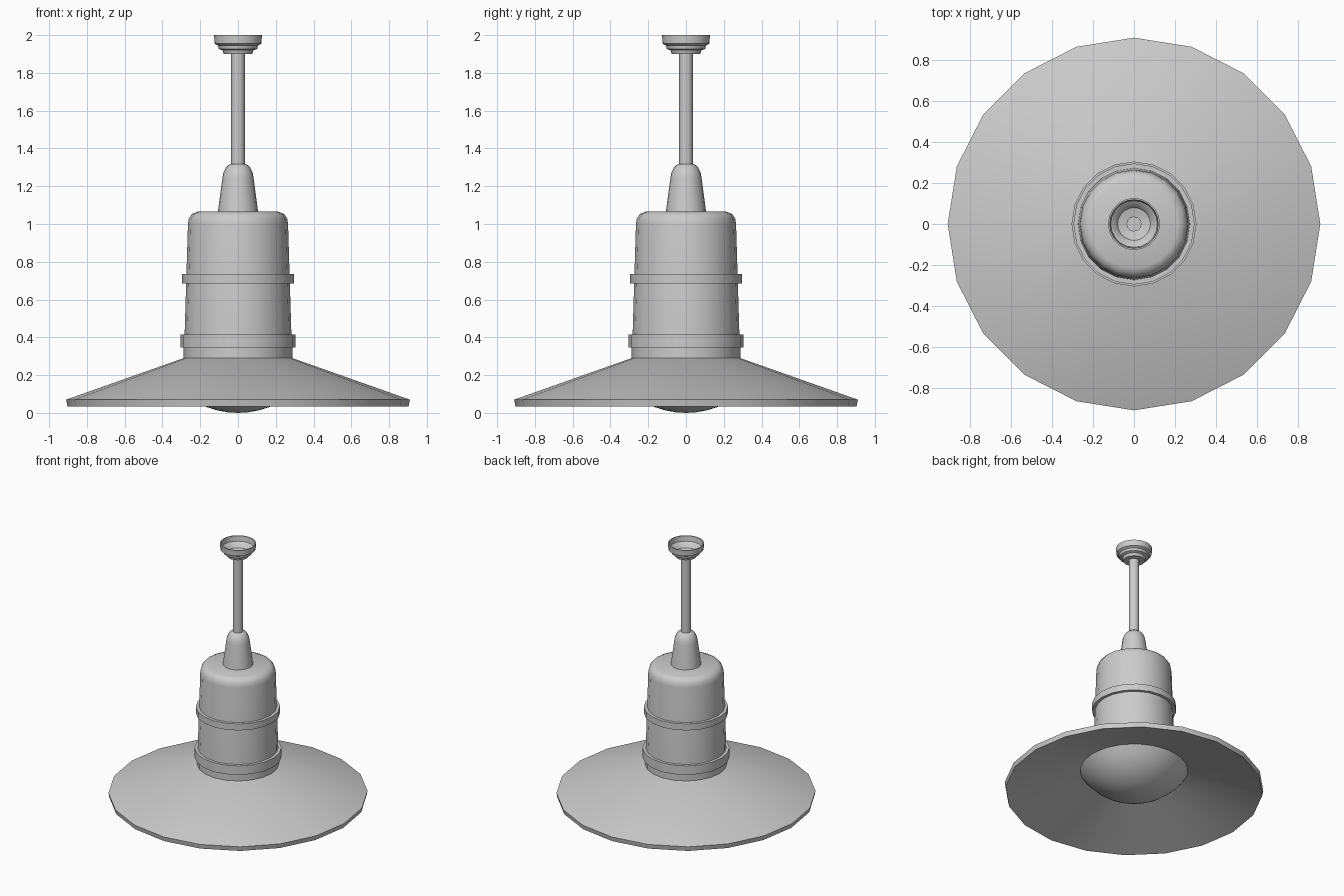
import bpy, bmesh, math

if "Cube" in bpy.data.objects:
    bpy.data.objects.remove(bpy.data.objects["Cube"])

SIDES = 20


def lathe(name, profile, sides=SIDES, angle=35):
    """Revolve (radius, z) points around the z axis; radius 0 becomes a pole."""
    bm = bmesh.new()
    rings = []
    for r, z in profile:
        if r == 0:
            rings.append([bm.verts.new((0, 0, z))] * sides)
        else:
            rings.append([bm.verts.new((r * math.cos(2 * math.pi * i / sides),
                                        r * math.sin(2 * math.pi * i / sides), z))
                          for i in range(sides)])
    for a, b in zip(rings, rings[1:]):
        for i in range(sides):
            j = (i + 1) % sides
            quad = list(dict.fromkeys((a[i], a[j], b[j], b[i])))
            bm.faces.new(quad)
    bmesh.ops.recalc_face_normals(bm, faces=bm.faces)
    mesh = bpy.data.meshes.new(name)
    bm.to_mesh(mesh)
    bm.free()
    ob = bpy.data.objects.new(name, mesh)
    bpy.context.collection.objects.link(ob)
    bpy.ops.object.select_all(action='DESELECT')
    ob.select_set(True)
    bpy.context.view_layer.objects.active = ob
    bpy.ops.object.shade_smooth_by_angle(angle=math.radians(angle))
    return ob


def band(name, r_in, r_out, z0, z1):
    """Closed ring with a rectangular section."""
    lathe(name, [(r_in, z0), (r_out, z0), (r_out, z1), (r_in, z1), (r_in, z0 + 1e-4)])


# Hollow stepped ceiling cup, open at the top
lathe("ceiling_cup", [(0.036, 1.9), (0.075, 1.9), (0.082, 1.92), (0.102, 1.927),
                      (0.106, 1.945), (0.124, 1.955), (0.127, 2.0),
                      (0.119, 2.0), (0.114, 1.96), (0.092, 1.945), (0.08, 1.925),
                      (0.036, 1.915)])

# Hanging rod and the tapered neck
lathe("rod", [(0.036, 1.3), (0.036, 1.925), (0, 1.925)])
lathe("neck", [(0.107, 1.06), (0.083, 1.24), (0.078, 1.27), (0.064, 1.3),
               (0.045, 1.317), (0.03, 1.32)], angle=50)

# Lamp housing with rounded shoulder
lathe("housing", [(0.285, 0.34), (0.265, 1.0), (0.26, 1.03), (0.244, 1.053),
                  (0.215, 1.065), (0, 1.065)])
lathe("housing_collar", [(0.288, 0.285), (0.288, 0.35), (0.27, 0.35)])
band("upper_band", 0.265, 0.296, 0.685, 0.735)
band("lower_band", 0.27, 0.305, 0.345, 0.415)

# Wide conical shade with a rim lip and inner cone
lathe("shade", [(0.26, 0.29), (0.288, 0.29), (0.91, 0.07), (0.903, 0.035), (0.33, 0.214)],
      angle=30)

# Domed glass below: a spherical cap
R, EDGE = 0.46, math.asin(0.38 / 0.46)
lathe("glass_dome", [(R * math.sin(EDGE * k / 8), R - R * math.cos(EDGE * k / 8))
                     for k in range(9)], sides=32)
